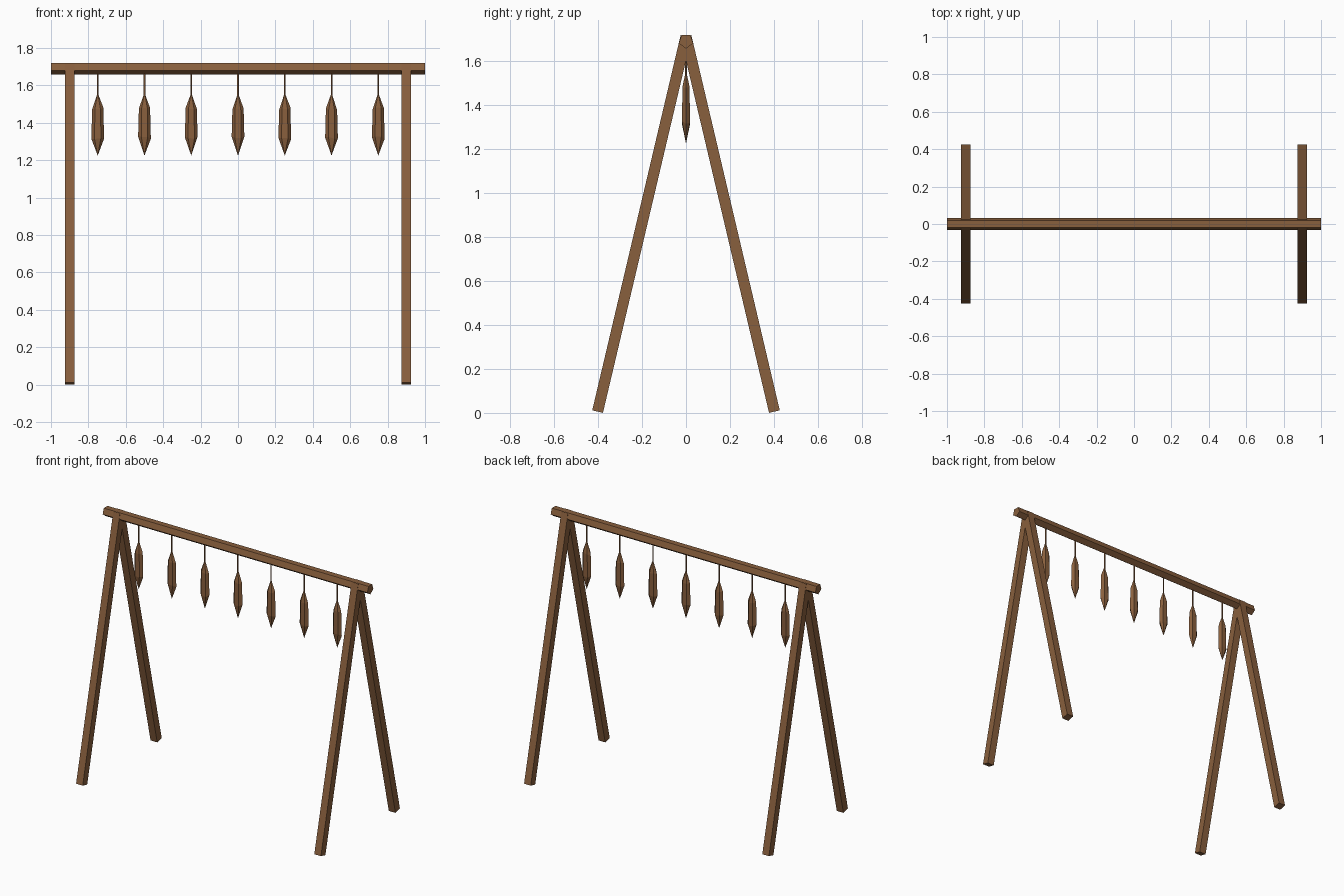
import bpy, bmesh, math, random
from mathutils import Vector

random.seed(4)
cube = bpy.data.objects.get("Cube")
if cube:
    bpy.data.objects.remove(cube, do_unlink=True)


def material(name, rgb):
    m = bpy.data.materials.new(name)
    m.use_nodes = True
    m.diffuse_color = (*rgb, 1)
    m.node_tree.nodes["Principled BSDF"].inputs["Base Color"].default_value = (*rgb, 1)
    return m


wood = material("brown wood", (0.25, 0.115, 0.047))


def loft(name, rings, mat):
    """Skin a stack of equal-length rings and close both ends."""
    bm = bmesh.new()
    loops = [[bm.verts.new(p) for p in ring] for ring in rings]
    n = len(loops[0])
    for a, b in zip(loops, loops[1:]):
        for i in range(n):
            j = (i + 1) % n
            bm.faces.new((a[i], a[j], b[j], b[i]))
    bm.faces.new(loops[0])
    bm.faces.new(loops[-1])
    bmesh.ops.remove_doubles(bm, verts=bm.verts, dist=0.0001)
    bmesh.ops.recalc_face_normals(bm, faces=bm.faces)
    mesh = bpy.data.meshes.new(name)
    bm.to_mesh(mesh)
    bm.free()
    mesh.materials.append(mat)
    obj = bpy.data.objects.new(name, mesh)
    bpy.context.collection.objects.link(obj)
    return obj


def circle(n, r, start=0):
    return [(r * math.cos(start + math.tau * i / n), r * math.sin(start + math.tau * i / n))
            for i in range(n)]


# Five-sided top beam with its point facing down
beam = circle(5, 0.034, -math.pi / 2)
loft("top_beam", [[(x, y, 1.691 + z) for y, z in beam] for x in (-1, 1)], wood)

# Square splayed legs, crossing inside the beam
half = 0.025
for x, side in ((0.9, "left"), (-0.9, "right")):
    for s, end in ((-1, "front"), (1, "back")):
        foot, top = Vector((x, s * 0.402, 0.006)), Vector((x, 0, 1.712))
        along = (top - foot).normalized()
        across = along.cross(Vector((1, 0, 0)))
        corners = [Vector((a * half, 0, 0)) + across * b * half
                   for a, b in ((-1, -1), (1, -1), (1, 1), (-1, 1))]
        loft(f"{end}_{side}_leg", [[p + c for c in corners] for p in (foot, top)], wood)

# Row of cords with flattened, double-pointed hanging pieces
levels = ((1.225, 0), (1.32, 1), (1.475, 0.88), (1.553, 0.08))
for k in range(7):
    x = -0.75 + 0.25 * k
    loft(f"cord_{k + 1}", [[(x + a, b, z) for a, b in circle(5, 0.005)] for z in (1.54, 1.67)], wood)
    rings = []
    for z, w in levels:
        ring = []
        for a, b in circle(6, 0.034):
            jitter = random.uniform(-0.008, 0.008) if 0 < w and w > 0.5 else 0
            ring.append((x + a * w, b * w * 0.62, z + jitter))
        rings.append(ring)
    loft(f"hanging_piece_{k + 1}", rings, wood)
